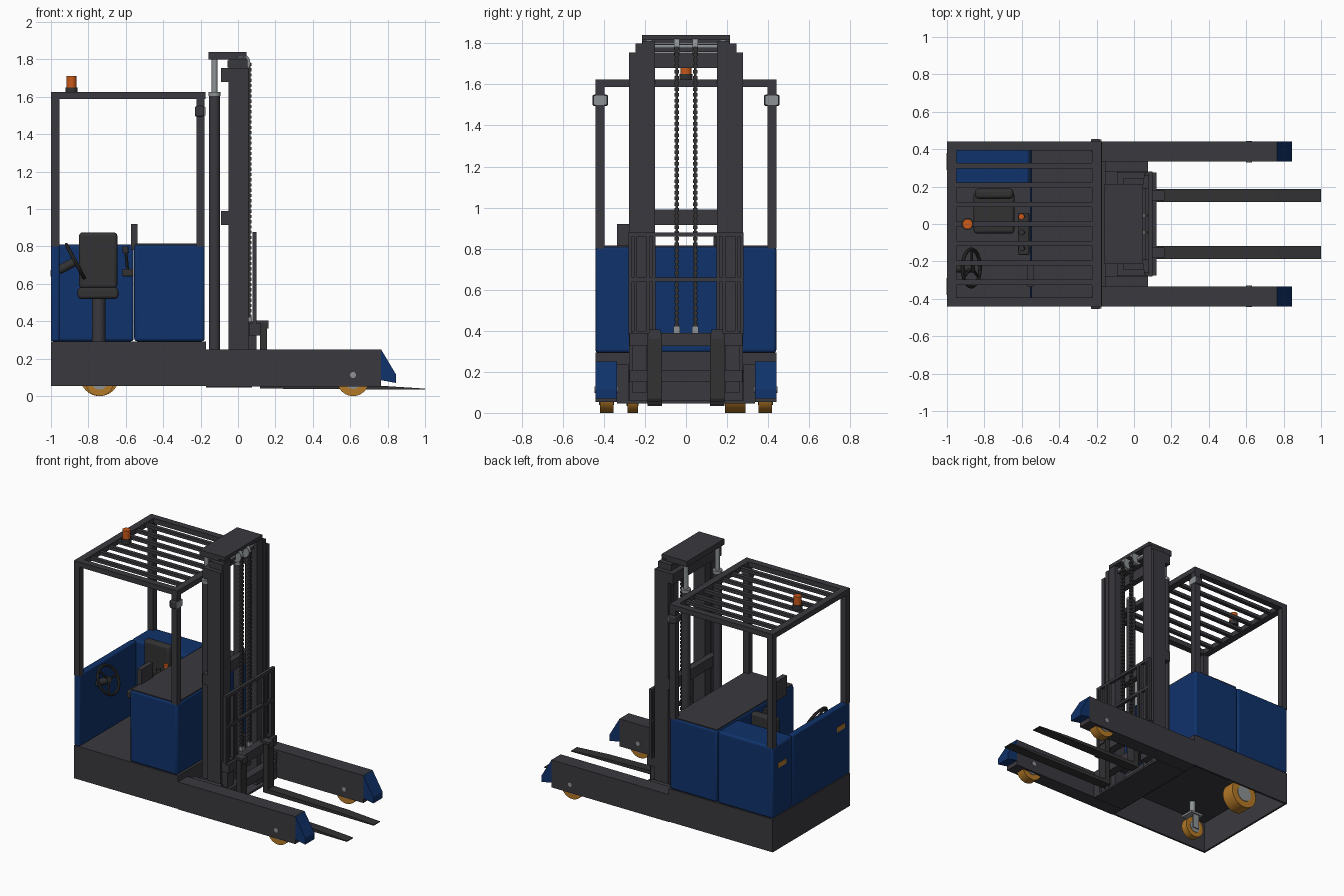
import bpy, bmesh, math
from mathutils import Vector, Matrix

cube = bpy.data.objects.get("Cube")
if cube:
    bpy.data.objects.remove(cube, do_unlink=True)


def material(name, rgb):
    m = bpy.data.materials.new(name)
    m.use_nodes = True
    m.diffuse_color = (*rgb, 1)
    bsdf = m.node_tree.nodes["Principled BSDF"]
    bsdf.inputs["Base Color"].default_value = (*rgb, 1)
    bsdf.inputs["Roughness"].default_value = 0.6
    return m


DARK = material("charcoal paint", (0.042, 0.04, 0.048))
BLUE = material("blue paint", (0.005, 0.032, 0.145))
BLACK = material("black rubber", (0.032, 0.032, 0.034))
STEEL = material("grey steel", (0.27, 0.29, 0.3))
OCHRE = material("ochre tyre", (0.45, 0.19, 0.02))
ORANGE = material("orange lens", (0.6, 0.1, 0.01))
AMBER = material("amber lens", (0.45, 0.2, 0.03))


def make(name, bm, mat):
    bmesh.ops.recalc_face_normals(bm, faces=bm.faces)
    mesh = bpy.data.meshes.new(name)
    bm.to_mesh(mesh)
    bm.free()
    mesh.materials.append(mat)
    ob = bpy.data.objects.new(name, mesh)
    bpy.context.collection.objects.link(ob)
    return ob


def smooth(ob):
    bpy.ops.object.select_all(action='DESELECT')
    ob.select_set(True)
    bpy.context.view_layer.objects.active = ob
    bpy.ops.object.shade_smooth_by_angle(angle=math.radians(35))


def box(name, x, y, z, mat=DARK, bevel=0):
    """Box from (min, max) pairs along each axis."""
    bm = bmesh.new()
    bmesh.ops.create_cube(bm, size=1)
    for v in bm.verts:
        v.co = [(a + b) / 2 + c * (b - a) for c, (a, b) in zip(v.co, (x, y, z))]
    ob = make(name, bm, mat)
    if bevel:
        mod = ob.modifiers.new("rounded edges", 'BEVEL')
        mod.width, mod.segments = bevel, 3
        smooth(ob)
    return ob


def rod(name, a, b, r, mat=DARK, sides=20):
    """Cylinder running from point a to point b."""
    a, b = Vector(a), Vector(b)
    turn = (b - a).to_track_quat('Z', 'Y').to_matrix().to_4x4()
    bm = bmesh.new()
    bmesh.ops.create_cone(bm, cap_ends=True, segments=sides, radius1=r, radius2=r,
                          depth=(b - a).length, matrix=Matrix.Translation((a + b) / 2) @ turn)
    ob = make(name, bm, mat)
    smooth(ob)
    return ob


def prism(name, profile, y, mat):
    """Extrude an xz profile across y."""
    bm = bmesh.new()
    face = bm.faces.new([bm.verts.new((px, y[0], pz)) for px, pz in profile])
    ext = bmesh.ops.extrude_face_region(bm, geom=[face])["geom"]
    for v in ext:
        if isinstance(v, bmesh.types.BMVert):
            v.co.y = y[1]
    return make(name, bm, mat)


def span(s, a, b):
    return tuple(sorted((s * a, s * b)))


def wheel(name, x, y, r, w):
    rod(name, (x, y - w / 2, r), (x, y + w / 2, r), r, OCHRE, 40)
    rod(name + "_hub", (x, y - w / 2 - .004, r), (x, y + w / 2 + .004, r), r * .55, STEEL, 24)


# chassis, hollow from below
chassis = box("chassis", (-1, -.17), (-.44, .44), (.055, .293))
bm = bmesh.new()
bm.from_mesh(chassis.data)
bmesh.ops.delete(bm, geom=[f for f in bm.faces if f.normal.z < -.5], context='FACES_ONLY')
bm.to_mesh(chassis.data)
bm.free()
shell = chassis.modifiers.new("wall", 'SOLIDIFY')
shell.thickness, shell.offset = .02, -1

# bodywork
box("battery_cover", (-.555, -.178), (-.44, .44), (.293, .81), BLUE, .015)
box("battery_lid", (-.548, -.185), (-.432, .432), (.805, .815))
box("side_cover", (-1, -.558), (.21, .44), (.293, .81), BLUE, .015)
box("rear_wall", (-1, -.955), (-.44, .208), (.293, .81), BLUE, .01)
for s in (1, -1):
    box("tail_light", (-1.003, -.995), span(s, .29, .38), (.64, .675), AMBER)

# drive wheel and castor
wheel("drive_wheel", -.74, .24, .105, .1)
box("drive_motor", (-.8, -.68), (.2, .28), (.2, .28), BLACK)
wheel("castor_wheel", -.74, -.26, .075, .05)
for dy in (-.036, .036):
    box("castor_fork", (-.765, -.715), (-.264 + dy, -.256 + dy), (.06, .17), STEEL)
box("castor_plate", (-.79, -.69), (-.31, -.21), (.165, .18), STEEL)
rod("castor_stem", (-.74, -.26, .17), (-.74, -.26, .28), .02, STEEL)

# seat and controls
rod("seat_post", (-.745, .05, .29), (-.745, .05, .53), .036)
box("seat_cushion", (-.857, -.64), (-.05, .17), (.52, .58), BLACK, .015)
box("seat_back", (-.85, -.645), (.135, .19), (.575, .875), BLACK, .018)
box("control_panel", (-.572, -.537), (-.335, -.2), (.78, .92))
box("lever_base", (-.62, -.56), (-.165, .06), (.64, .68), BLACK, .008)
for y in (-.13, -.045, .04):
    rod("lever", (-.59, y, .67), (-.6, y, .77), .008, BLACK, 10)
    rod("lever_knob", (-.6, y, .765), (-.602, y, .8), .016, ORANGE if y > 0 else BLACK, 12)

# steering wheel
hub, axis = Vector((-.87, -.235, .72)), Vector((.88, 0, .47)).normalized()
bpy.ops.mesh.primitive_torus_add(location=hub, rotation=axis.to_track_quat('Z', 'Y').to_euler(),
                                 major_radius=.1, minor_radius=.01,
                                 major_segments=36, minor_segments=8)
rim = bpy.context.object
rim.name = "steering_rim"
rim.data.materials.append(BLACK)
smooth(rim)
side = Vector((0, 1, 0))
for k in range(3):
    d = Matrix.Rotation(k * math.tau / 3, 3, axis) @ side
    rod("steering_spoke", hub, hub + d * .1, .008, BLACK, 8)
rod("steering_column", hub + axis * .01, hub - axis * .1, .024, BLACK)

# overhead guard
for s in (1, -1):
    box("guard_side_rail", (-1, -.175), span(s, .392, .44), (1.588, 1.625))
    for x in (-1, -.223):
        box("guard_post", (x, x + .045), span(s, .397, .44), (.8, 1.59))
    box("work_light", (-.23, -.18), span(s, .38, .455), (1.495, 1.55), DARK, .008)
    box("work_light_lens", (-.181, -.174), span(s, .384, .451), (1.499, 1.546), STEEL)
for x in (-1, -.225):
    box("guard_end_rail", (x, x + .05), (-.393, .393), (1.588, 1.625))
for k in range(-3, 4):
    box("guard_slat", (-.96, -.22), (k * .104 - .014, k * .104 + .014), (1.595, 1.618))
rod("beacon_base", (-.89, 0, 1.615), (-.89, 0, 1.65), .032, BLACK)
rod("beacon", (-.89, 0, 1.65), (-.89, 0, 1.71), .027, ORANGE)

# reach legs with load wheels
for s in (1, -1):
    box("leg", (-.172, .765), span(s, .335, .44), (.052, .25))
    tip = [(.765, .25), (.845, .115), (.845, .07), (.765, .085)]
    prism("leg_tip", tip, span(s, .335, .44), BLUE)
    wheel("load_wheel", .615, s * .387, .085, .066)
    rod("load_wheel_pin", (.615, s * .33, .113), (.615, s * .445, .113), .016, STEEL)

# mast base
box("mast_base", (-.155, -.05), (-.335, .335), (.055, .2))
box("mast_base_plate", (-.172, .075), (-.335, .335), (.046, .06))
for s in (1, -1):
    box("mast_foot", (-.155, .075), span(s, .28, .335), (.055, .235))

# three nested mast stages and their cross members
stages = [((-.05, .056), .246, .277, 1.755), ((-.052, .05), .212, .246, 1.8),
          ((-.045, .046), .15, .212, 1.81)]
for s in (1, -1):
    for x, y0, y1, top in stages:
        box("mast_rail", x, span(s, y0, y1), (.06, top))
    rod("lift_cylinder", (-.125, s * .18, .2), (-.125, s * .18, 1.62), .03)
    rod("cylinder_collar", (-.125, s * .18, 1.605), (-.125, s * .18, 1.625), .032, STEEL)
    rod("lift_rod", (-.125, s * .18, 1.62), (-.125, s * .18, 1.81), .016, STEEL)
for z in (.915, 1.68):
    box("outer_cross_member", (-.09, -.045), (-.277, .277), (z, z + .075))
box("middle_cross_member", (-.055, .02), (-.246, .246), (1.758, 1.795))
box("mast_cap", (-.157, .0), (-.214, .214), (1.8, 1.84))
box("front_cap", (.0, .045), (-.214, .214), (1.815, 1.84))
box("inner_lower_member", (-.045, .0), (-.16, .16), (.2, .3))

# chains over pulleys
for s in (1, -1):
    y = s * .045
    rod("chain_pulley", (.02, y - .014, 1.785), (.02, y + .014, 1.785), .045, STEEL, 24)
    rod("hose_pulley", (.0, s * .18 - .014, 1.785), (.0, s * .18 + .014, 1.785), .042, STEEL, 24)
    box("chain_strip", (.057, .067), (y - .006, y + .006), (.4, 1.785), BLACK)
    link = box("chain_link", (.052, .072), (y - .011, y + .011), (.42, .437), BLACK)
    row = link.modifiers.new("links", 'ARRAY')
    row.count, row.use_relative_offset, row.use_constant_offset = 49, False, True
    row.constant_offset_displace = (0, 0, .028)
    box("chain_anchor", (.05, .075), (y - .016, y + .016), (.385, .42), STEEL)
rod("pulley_axle", (.01, -.2, 1.785), (.01, .2, 1.785), .012, STEEL)

# fork carriage and load backrest
box("carriage_upper_bar", (.06, .12), (-.275, .275), (.325, .39))
box("carriage_lower_bar", (.06, .12), (-.275, .275), (.15, .21))
for s in (1, -1):
    box("carriage_side", (.02, .1), span(s, .19, .26), (.1, .4))
    for y in (.148, .178, .238, .264):
        box("backrest_upright", (.078, .1), span(s, y, y + .016), (.38, .87))
for z in (.64, .858):
    box("backrest_bar", (.078, .1), (-.28, .28), (z, z + .02))

# forks
for s in (1, -1):
    y = span(s, .118, .187)
    blade = [(.118, .04), (1, .034), (1, .04), (.75, .056), (.155, .07), (.155, .39), (.118, .39)]
    prism("fork", blade, y, BLACK)
    box("fork_hook", (.09, .162), span(s, .125, .18), (.36, .405))
